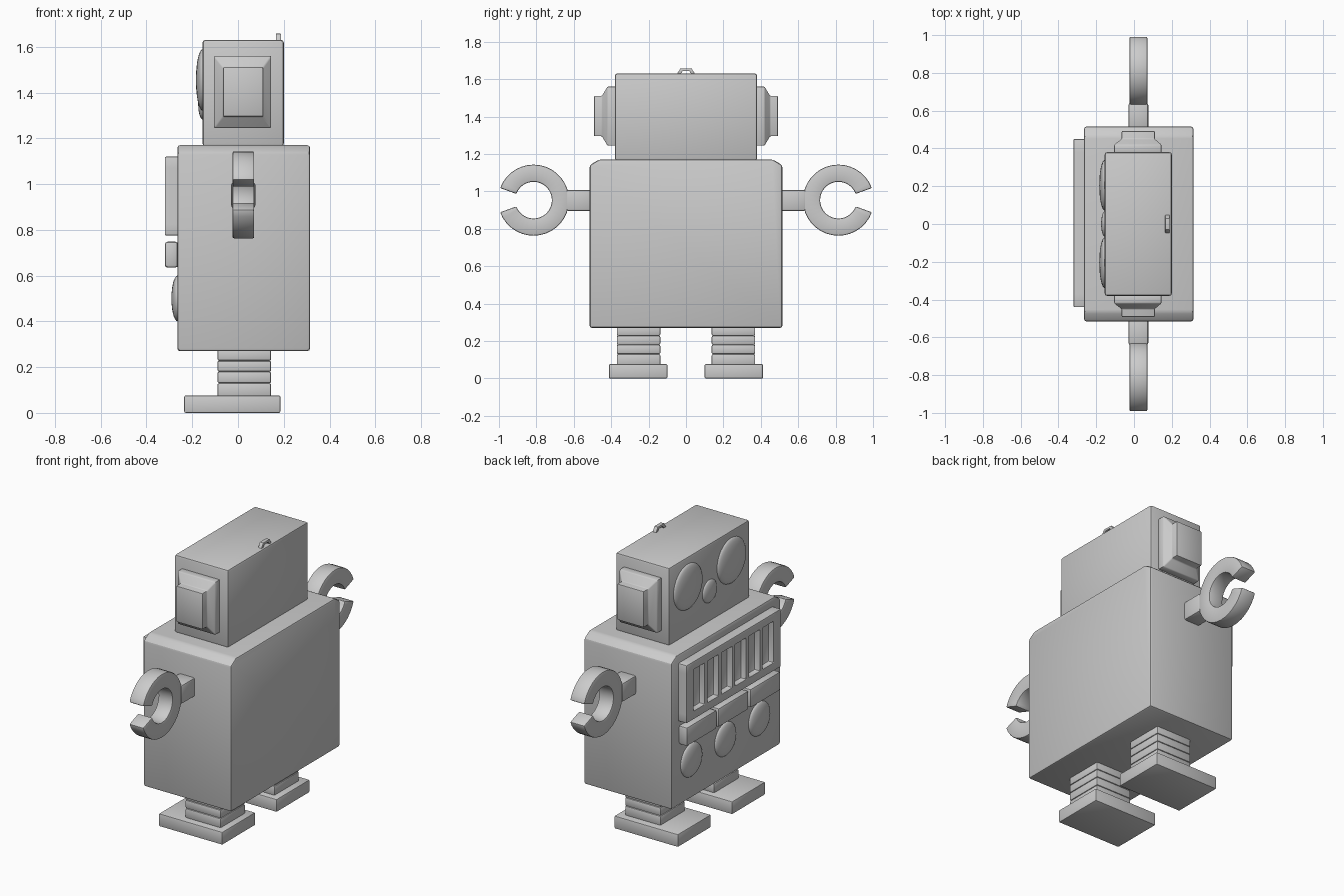
import bpy, bmesh, math
from mathutils import Matrix, Vector

if "Cube" in bpy.data.objects:
    bpy.data.objects.remove(bpy.data.objects["Cube"])


def finish(bm, name, bevel=0.0, segments=2, angle=30):
    """Clean, bevel hard edges and turn a bmesh into a smooth-shaded object."""
    bmesh.ops.recalc_face_normals(bm, faces=bm.faces)
    if bevel:
        hard = [e for e in bm.edges if len(e.link_faces) == 2
                and e.calc_face_angle(0) > math.radians(29)]
        bmesh.ops.bevel(bm, geom=hard, offset=bevel, segments=segments,
                        profile=0.5, affect='EDGES', clamp_overlap=True)
        bmesh.ops.recalc_face_normals(bm, faces=bm.faces)
    me = bpy.data.meshes.new(name)
    bm.to_mesh(me)
    bm.free()
    ob = bpy.data.objects.new(name, me)
    bpy.context.collection.objects.link(ob)
    bpy.ops.object.select_all(action='DESELECT')
    ob.select_set(True)
    bpy.context.view_layer.objects.active = ob
    bpy.ops.object.shade_smooth_by_angle(angle=math.radians(angle))
    return ob


def add_box(bm, x, y, z):
    size = Vector((x[1] - x[0], y[1] - y[0], z[1] - z[0], 1))
    mid = Vector((sum(x) / 2, sum(y) / 2, sum(z) / 2))
    bmesh.ops.create_cube(bm, size=1, matrix=Matrix.Translation(mid) @ Matrix.Diagonal(size))


def box(name, x, y, z, bevel=0.012):
    bm = bmesh.new()
    add_box(bm, x, y, z)
    return finish(bm, name, bevel)


def skin(bm, rings, closed=False):
    """Bridge a list of equal-length point rings and cap the ends."""
    vs = [[bm.verts.new(p) for p in r] for r in rings]
    n = len(vs[0])
    for a, b in zip(vs, vs[1:]):
        for i in range(n):
            bm.faces.new((a[i], a[(i + 1) % n], b[(i + 1) % n], b[i]))
    bm.faces.new(vs[0])
    bm.faces.new(vs[-1])


def extrude_yz(name, profile, x0, x1, bevel):
    bm = bmesh.new()
    skin(bm, [[(x, y, z) for y, z in profile] for x in (x0, x1)])
    return finish(bm, name, bevel)


def dome(name, x, y, z, radius, depth):
    """Shallow lens bulging toward -x."""
    bm = bmesh.new()
    bmesh.ops.create_uvsphere(bm, u_segments=32, v_segments=16, radius=1,
                              matrix=Matrix.Rotation(math.pi / 2, 4, 'Y'))
    bmesh.ops.delete(bm, geom=[v for v in bm.verts if v.co.x > 0.01], context='VERTS')
    bmesh.ops.transform(bm, verts=bm.verts, matrix=Matrix.Translation((x, y, z))
                        @ Matrix.Diagonal((depth, radius, radius, 1)))
    return finish(bm, name)


# Body with chamfered shoulders
extrude_yz("body", [(-0.515, 0.27), (0.515, 0.27), (0.515, 1.14), (0.465, 1.17),
                    (-0.465, 1.17), (-0.515, 1.14)], -0.265, 0.315, 0.012)

# Head
box("head", (-0.155, 0.2), (-0.38, 0.38), (1.165, 1.63), 0.012)

# Small loop on top of the head
extrude_yz("head_loop", [(-0.05, 1.625), (-0.03, 1.657), (0.03, 1.657), (0.05, 1.625),
                         (0.03, 1.625), (0.018, 1.643), (-0.018, 1.643), (-0.03, 1.625)],
           0.165, 0.188, 0.002)

# Eyes and nose
for y, label in ((0.205, "left"), (-0.205, "right")):
    dome("eye_" + label, -0.154, y, 1.455, 0.135, 0.03)
dome("nose", -0.154, 0, 1.35, 0.068, 0.02)

# Chest grille: backing, rails and bars leaving six slots
bm = bmesh.new()
skin_x = (-0.32, -0.262)
ys = [-0.44 + 0.055 + i * 0.13 for i in range(7)]
cols = [-0.44] + [v for i in range(6) for v in (ys[i] + 0.015, ys[i] + 0.115)] + [0.45]
rows = [0.775, 0.825, 1.07, 1.12]
grid = [[bm.verts.new((skin_x[0], y, z)) for z in rows] for y in cols]
slots = []
for i in range(len(cols) - 1):
    for j in range(3):
        f = bm.faces.new((grid[i][j], grid[i + 1][j], grid[i + 1][j + 1], grid[i][j + 1]))
        if j == 1 and i % 2 == 1:
            slots.append(f)
border = [e for e in bm.edges if e.is_boundary]
side = bmesh.ops.extrude_edge_only(bm, edges=border)
for v in side["geom"]:
    if isinstance(v, bmesh.types.BMVert):
        v.co.x = skin_x[1]
for f in slots:
    r = bmesh.ops.extrude_discrete_faces(bm, faces=[f])["faces"][0]
    for v in r.verts:
        v.co.x += 0.035
bmesh.ops.remove_doubles(bm, verts=bm.verts, dist=1e-5)
finish(bm, "chest_grille", 0.006)

# Row of rectangular buttons and round lights below
for i in range(3):
    y = 0.305 - i * 0.3
    box(f"chest_button_{i + 1}", (-0.32, -0.262), (y - 0.142, y + 0.142), (0.635, 0.748), 0.012)
    dome(f"chest_light_{i + 1}", -0.264, 0.33 - i * 0.32, 0.5, 0.1, 0.027)

for s, label in ((1, "left"), (-1, "right")):
    # Stepped ear
    bm = bmesh.new()
    rings = []
    for y, x0, x1, z0, z1 in ((0.375, -0.105, 0.145, 1.245, 1.56),
                              (0.42, -0.105, 0.145, 1.245, 1.56),
                              (0.45, -0.065, 0.11, 1.295, 1.51),
                              (0.492, -0.065, 0.11, 1.295, 1.51)):
        rings.append([(x0, s * y, z0), (x1, s * y, z0), (x1, s * y, z1), (x0, s * y, z1)])
    skin(bm, rings)
    finish(bm, "ear_" + label, 0.005)

    # Arm stub
    box("arm_" + label, (-0.03, 0.076), sorted((s * 0.505, s * 0.64)), (0.895, 1.008), 0.012)

    # C-shaped claw, open outward
    bm = bmesh.new()
    rings = []
    for i in range(33):
        a = math.radians(20 + 320 * i / 32)
        rings.append([(x, s * (0.815 + r * math.cos(a)), 0.953 + r * math.sin(a))
                      for r, x in ((0.098, -0.024), (0.19, -0.024), (0.19, 0.071), (0.098, 0.071))])
    skin(bm, rings)
    finish(bm, "claw_" + label, 0.007)

    # Ribbed leg made of rounded slabs
    bm = bmesh.new()
    zs = (0.07, 0.13, 0.18, 0.228, 0.28)
    for z0, z1 in zip(zs, zs[1:]):
        add_box(bm, (-0.09, 0.145), sorted((s * 0.137, s * 0.37)), (z0, z1))
    finish(bm, "leg_" + label, 0.008)

    # Foot
    box("foot_" + label, (-0.235, 0.185), sorted((s * 0.1, s * 0.412)), (0, 0.076), 0.006)
